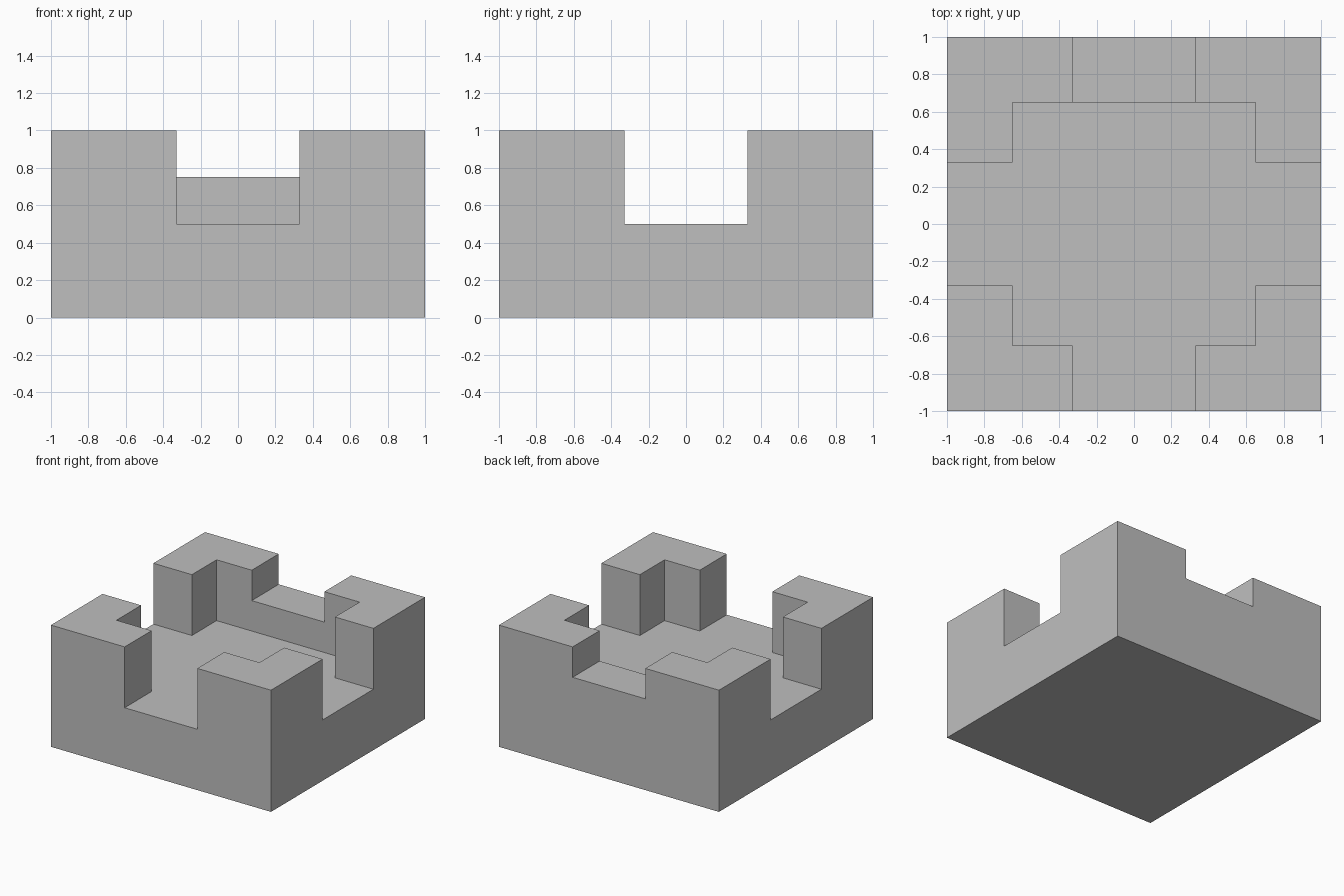
import bpy
import bmesh

# Remove the default object
cube = bpy.data.objects.get("Cube")
if cube:
    bpy.data.objects.remove(cube, do_unlink=True)

INNER, OUTER = 0.33, 0.65    # half width of the openings, inside of the walls
FLOOR, BACK, TOP = 0.5, 0.75, 1.0

# One flat stone colour
stone = bpy.data.materials.new("stone_grey")
stone.use_nodes = True
grey = (0.52, 0.52, 0.52, 1)
stone.diffuse_color = grey
stone.node_tree.nodes["Principled BSDF"].inputs["Base Color"].default_value = grey


def is_corner(c):
    """L-shaped corner: outside both openings and outside the courtyard."""
    x, y = abs(c.x), abs(c.y)
    return min(x, y) > INNER and max(x, y) > OUTER


def is_back_wall(c):
    return abs(c.x) < INNER and c.y > OUTER


def raise_faces(bm, level, height, rule):
    """Extrude the upward faces at a level that match a rule."""
    faces = [f for f in bm.faces if f.normal.z > 0.9
             and abs(f.calc_center_median().z - level) < 1e-4
             and rule(f.calc_center_median())]
    geom = bmesh.ops.extrude_face_region(bm, geom=faces)["geom"]
    verts = [v for v in geom if isinstance(v, bmesh.types.BMVert)]
    bmesh.ops.translate(bm, verts=verts, vec=(0, 0, height - level))
    left_over = [f for f in faces if f.is_valid]
    if left_over:
        bmesh.ops.delete(bm, geom=left_over, context='FACES')
    bm.normal_update()


# Base slab, sliced along the plan lines
bm = bmesh.new()
bmesh.ops.create_cube(bm, size=2)
for v in bm.verts:
    v.co.z = FLOOR if v.co.z > 0 else 0
for axis in ((1, 0, 0), (0, 1, 0)):
    for d in (-OUTER, -INNER, INNER, OUTER):
        bmesh.ops.bisect_plane(bm, geom=bm.verts[:] + bm.edges[:] + bm.faces[:],
                               plane_co=[a * d for a in axis], plane_no=axis)
bm.normal_update()

# Low back wall with the corners, then the corners to full height
raise_faces(bm, FLOOR, BACK, lambda c: is_corner(c) or is_back_wall(c))
raise_faces(bm, BACK, TOP, is_corner)

# Merge coplanar faces into clean planes
bmesh.ops.dissolve_limit(bm, angle_limit=0.01, verts=bm.verts[:], edges=bm.edges[:])
bmesh.ops.recalc_face_normals(bm, faces=bm.faces[:])

mesh = bpy.data.meshes.new("castle_block")
bm.to_mesh(mesh)
bm.free()
mesh.materials.append(stone)
block = bpy.data.objects.new("castle_block", mesh)
bpy.context.scene.collection.objects.link(block)
